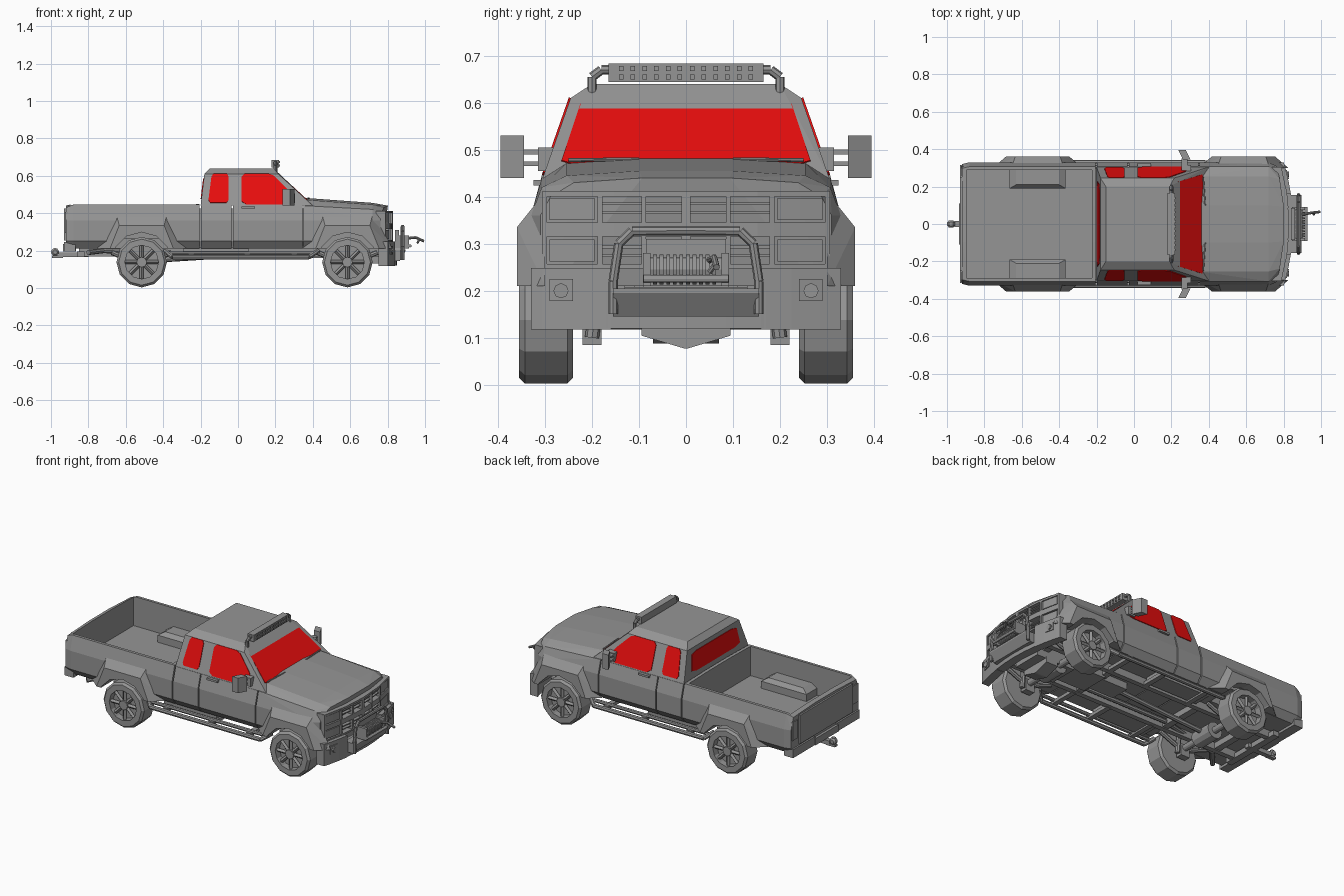
import bpy, bmesh, math
from mathutils import Vector, geometry

if "Cube" in bpy.data.objects:
    bpy.data.objects.remove(bpy.data.objects["Cube"])


def material(name, color):
    mat = bpy.data.materials.new(name)
    mat.use_nodes = True
    mat.diffuse_color = color
    mat.node_tree.nodes["Principled BSDF"].inputs["Base Color"].default_value = color
    return mat


GREY = material("grey", (.3, .3, .3, 1))
RED = material("red glass", (.8, .004, .004, 1))
SIDES = (1, -1)
SILL, BELT, EAVE, ROOF = .21, .44, .61, .64
WIDE, DEEP = .33, .36
BOW = .45
NOSE, BUMPER, BULL, WINCH = .83, .85, .88, .245
REAR, FRONT, HUB = -.515, .585, .138
WHEELS = {"rear": REAR, "front": FRONT}
RIM, TREAD, BEVEL, INNER, OUTER = .09, .135, .012, .24, .355


def finish(name, bm, color=GREY, mirror=False, cutters=()):
    bmesh.ops.recalc_face_normals(bm, faces=bm.faces)
    mesh = bpy.data.meshes.new(name)
    bm.to_mesh(mesh)
    bm.free()
    mesh.materials.append(color)
    ob = bpy.data.objects.new(name, mesh)
    bpy.context.collection.objects.link(ob)
    if mirror:
        mod = ob.modifiers.new("mirror", "MIRROR")
        mod.use_axis = (False, True, False)
        mod.use_mirror_merge = False
    for cutter in cutters:
        mod = ob.modifiers.new("cut", "BOOLEAN")
        mod.operation, mod.solver, mod.object = "DIFFERENCE", "EXACT", cutter
    return ob


def solids(name, shapes, **options):
    """One object made of convex solids, each given by its corner points."""
    bm = bmesh.new()
    for points in shapes:
        verts = [bm.verts.new(p) for p in points]
        bmesh.ops.convex_hull(bm, input=verts)
        inside = [v for v in verts if v.is_valid and not v.link_faces]
        bmesh.ops.delete(bm, geom=inside, context="VERTS")
    bmesh.ops.dissolve_limit(bm, angle_limit=.01, verts=bm.verts, edges=bm.edges)
    return finish(name, bm, **options)


def pair(name, shapes, **options):
    return solids(name, shapes, mirror=True, **options)


def block(x, y, z, length, width, height):
    return [(x + a * length / 2, y + b * width / 2, z + c * height / 2) for a in SIDES for b in SIDES for c in SIDES]


def rod(start, end, radius, sides=8):
    start, end = Vector(start), Vector(end)
    turn = (end - start).to_track_quat("Z", "Y")
    angles = [math.tau * i / sides for i in range(sides)]
    ring = [turn @ Vector((math.cos(a), math.sin(a), 0)) * radius for a in angles]
    return [end_point + offset for end_point in (start, end) for offset in ring]


def across(x, z, start, end, radius, sides=12):
    return rod((x, start, z), (x, end, z), radius, sides)


def tube(radius, *path):
    return [rod(a, b, radius) for a, b in zip(path, path[1:])]


def section(x, wide, shoulder, crown, bow=0):
    """Body cross-section at one station along the length."""
    half = ((wide * .9, SILL), (wide, SILL + .04), (wide, DEEP), (wide * .93, shoulder),
            (wide * .77, crown - .01), (wide * .3, crown))
    return [(x - bow * y * y, side * y, z) for y, z in half for side in SIDES]


def strip(start, end, bottom, top, front, depth=.05):
    """Bar that follows the curved front end."""
    return [(front - BOW * y * y - back, y, z) for y in (start, (start + end) / 2, end)
            for z in (bottom, top) for back in (0, depth)]


def trapezoid(x, y, foot, head, top):
    return [(x + s * foot, y, SILL) for s in SIDES] + [(x + s * head, y, top) for s in SIDES]


# Leaning planes of the cab
def cab_side(x, z):
    return Vector((x, .305 - .35 * (z - BELT), z))


def cab_front(y, z):
    return Vector((.4 - 1.09 * (z - BELT), y, z))


def cab_back(y, z):
    return Vector((-.2 + .12 * (z - BELT), y, z))


def pane(surface, *corners):
    """Thin plate with clipped corners lying on a cab plane."""
    points = [surface(*c) for c in corners]
    lift = geometry.normal(points[:3]) * .004
    clipped = [a.lerp(b, t) for a, b in zip(points, points[1:] + points[:1]) for t in (.1, .9)]
    return [p + s * lift for p in clipped for s in SIDES]


# Cutters for the wheel arches and the open bed
arches = pair("arch_cutter", [across(x, HUB, .2, .5, .16) for x in WHEELS.values()])
cavity = solids("bed_cutter", [block(-.56, 0, .44, .67, .58, .34)])
for cutter in (arches, cavity):
    cutter.hide_render = True
    cutter.display_type = "WIRE"
    cutter.hide_set(True)

# Main body shells
solids("bed", [section(-.92, WIDE - .01, .43, BELT) + section(-.88, WIDE, .445, .45)
               + section(-.205, WIDE, .445, .45)], cutters=(cavity, arches))
for name, start, end in (("cab_rear_side", -.198, -.034), ("cab_door", -.028, .345)):
    solids(name, [section(x, WIDE, BELT, BELT) for x in (start, end)] and
           [section(start, WIDE, BELT, BELT) + section(end, WIDE, BELT, BELT)])
solids("cab_core", [block(.07, 0, .32, .58, .6, .21)])
solids("nose", [section(.351, WIDE, BELT, .482) + section(.72, WIDE, .42, .455)
                + section(.805, WIDE - .02, .4, BELT, BOW)], cutters=(arches,))

# Flared arches and bed wheel wells
for name, x in WHEELS.items():
    pair(name + "_flare", [trapezoid(x, .3, .24, .14, .41) + trapezoid(x, DEEP, .17, .12, .335)], cutters=(arches,))
pair("bed_wheel_well", [block(REAR, .245, .29, .3, .11, .045) + block(REAR, .255, .3, .23, .09, .07)])

# Tail
solids("tailgate", [block(-.915, 0, .34, .03, .5, .17)])
pair("tail_lamp", [block(-.91, .285, .35, .03, .05, .11)])
pair("rear_bumper", [block(-.9, .21, .22, .06, .21, .05)])
solids("bumper_step", [block(-.9, 0, .215, .07, .22, .04)])

# Cab top and glass
eaves = [(plane(0, z).x, side * cab_side(0, z).y, z) for plane in (cab_front, cab_back)
         for z in (BELT, EAVE) for side in SIDES]
solids("cab_top", [eaves + [(x, side * .2, ROOF) for x in (-.15, .19) for side in SIDES]])
pair("rear_side_window", [pane(cab_side, (-.16, .455), (-.05, .455), (-.05, EAVE), (-.14, EAVE))], color=RED)
pair("door_window", [pane(cab_side, (.02, .445), (.28, .445), (.28, .51), (.18, EAVE), (.02, EAVE))], color=RED)
solids("windshield", [pane(cab_front, (-.27, .46), (.27, .46), (.22, EAVE), (-.22, EAVE))], color=RED)
solids("rear_window", [pane(cab_back, (-.23, .475), (.23, .475), (.21, .585), (-.21, .585))], color=RED)
pair("wiper", tube(.004, (.38, .1, .48), (.37, .25, .478)))
pair("door_handle", [block(.055, .315, .43, .07, .02, .012)])

# Mirrors
housing = [(x - .5 * (y - .37), y, z) for x, y, z in block(.27, .37, .485, .04, .05, .09)]
pair("side_mirror", [housing, block(.28, .295, .48, .05, .04, .05)]
     + [block(.27, .33, z, .03, .04, .01) for z in (.47, .495)])

# Roof light bar
solids("light_bar", [block(.2, 0, .664, .04, .33, .04)])
pair("light_bar_lamp", [block(.22, .013 + .025 * i, z, .01, .01, .01) for i in range(6) for z in (.655, .673)])
pair("light_bar_mount", tube(.01, (.2, .2, .62), (.2, .2, .655), (.2, .18, .67), (.2, .16, .67)))

# Grille and headlights
bars = [strip(0, .305, z, z + height, NOSE) for z, height in ((.247, .01), (.315, .03), (.4, .012))]
slats = [strip(0, .18, z, z + .006, NOSE - .01) for z in (.272, .29, .363, .382)]
posts = [strip(y, y + .01, .25, .41, NOSE) for y in (0, .085, .178, .296)]
pair("grille", bars + slats + posts)
pair("headlight", [strip(.195, .29, z, z + .047, NOSE - .005) for z in (.262, .35)])

# Front bumper
pair("front_bumper", [strip(0, .17, .12, .2, BUMPER), strip(.16, .29, .118, .248, BUMPER),
                      strip(.285, WIDE, .118, .248, BUMPER)])
pair("fog_lamp", [strip(.24, .29, .178, .225, BUMPER + .005), across(FRONT, HUB, 0, .1, .02),
                  rod((.8, .266, .2), (.83, .266, .2), .016)])

# Bull bar and winch
pair("bull_bar", tube(.01, *[(BULL, y, z) for y, z in ((.155, .15), (.155, .22), (.143, .3), (.115, .327), (0, .328))]))
solids("winch_tray", [block(.84, 0, .175, .05, .31, .06) + block(BULL, 0, .2, .03, .31, .01)])
solids("winch_drum", [across(BULL, WINCH, -.08, .08, .026)]
       + [across(BULL, WINCH, .014 * i, .014 * i + .008, .032) for i in range(-5, 5)])
pair("winch_end", [block(BULL, .084, WINCH, .07, .016, .07)])
solids("winch_mount", [block(BUMPER, 0, .26, .02, .17, .1), across(.92, .225, -.09, .09, .008)])
solids("winch_hook", tube(.007, (.9, .05, .265), (.95, .06, .27), (.994, .065, .25))
       + tube(.006, (.97, .065, .26), (.96, .05, .24)))

# Tow hitch
solids("tow_hitch", [block(BULL * -1, 0, .178, .16, .03, .025), block(-.965, 0, .167, .06, .024, .012),
                     rod((-.978, 0, .165), (-.978, 0, .212), .012),
                     across(-.978, .192, -.008, .008, .021) + across(-.978, .192, -.018, .018, .012)])
solids("hitch_beam", [block(-.84, 0, .18, .04, .4, .03)])

# Wheels, axles and springs
for name, x in WHEELS.items():
    bm = bmesh.new()
    profile = [(RIM, INNER), (TREAD - BEVEL, INNER), (TREAD, INNER + BEVEL),
               (TREAD, OUTER - BEVEL), (TREAD - BEVEL, OUTER), (RIM, OUTER)]
    verts = [bm.verts.new((x + radius, y, HUB)) for radius, y in profile]
    edges = [bm.edges.new((a, b)) for a, b in zip(verts, verts[1:] + verts[:1])]
    bmesh.ops.spin(bm, geom=verts + edges, cent=(x, 0, HUB), axis=(0, 1, 0), angle=math.tau, steps=12)
    bmesh.ops.remove_doubles(bm, verts=bm.verts, dist=.0005)
    finish(name + "_tire", bm, mirror=True)
    hub = Vector((x, OUTER - .02, HUB))
    rays = [Vector((math.cos(a), 0, math.sin(a))) for a in (math.tau * i / 8 for i in range(8))]
    pair(name + "_rim", [rod(hub, hub + ray * RIM, .011, 4) for ray in rays]
         + [across(x, HUB, INNER, .315, RIM), across(x, HUB, .3, .35, .027)])
    solids(name + "_axle", [across(x, HUB, -INNER, INNER, .02), across(x, HUB, -.07, .07, .05)])
    pair(name + "_spring", tube(.014, (x - .16, .2, .19), (x - .05, .2, .145), (x + .05, .2, .145), (x + .16, .2, .19))
         + [block(x, .2, .12, .06, .04, .07), rod((x + .04, .2, .1), (x + .04, .18, .26), .015)])

# Underside
pair("frame_rail", [block(-.05, .145, .19, 1.6, .03, .045)])
solids("frame_cross_member", [block(x, 0, .19, .04, .28, .035) for x in (-.7, -.33, .28, .7)])
solids("skid_plate", [block(.66, 0, .122, .08, .19, .035) + block(.66, 0, .1, .08, .01, .045),
                      block(.63, 0, .165, .26, .18, .07)])
solids("transfer_case", [block(.19, 0, .19, .18, .12, .045), block(.39, 0, .19, .22, .18, .06)])
solids("drive_shaft", tube(.015, (REAR, 0, .145), (.12, 0, .185)))
pair("fuel_tank", [block(-.12, .225, .195, .35, .11, .04)])
solids("exhaust", tube(.014, (.4, -.1, .19), (-.3, -.1, .19), (-.72, -.2, .2), (-.8, -.29, .19)))
pair("running_board", tube(.013, (-.39, .29, .2), (-.35, WIDE, .165), (.38, WIDE, .165), (.43, .29, .2))
     + tube(.011, (-.36, .305, .185), (.4, .305, .185))
     + [block(x, INNER, .175, .03, .18, .02) for x in (-.25, .05, .3)])
